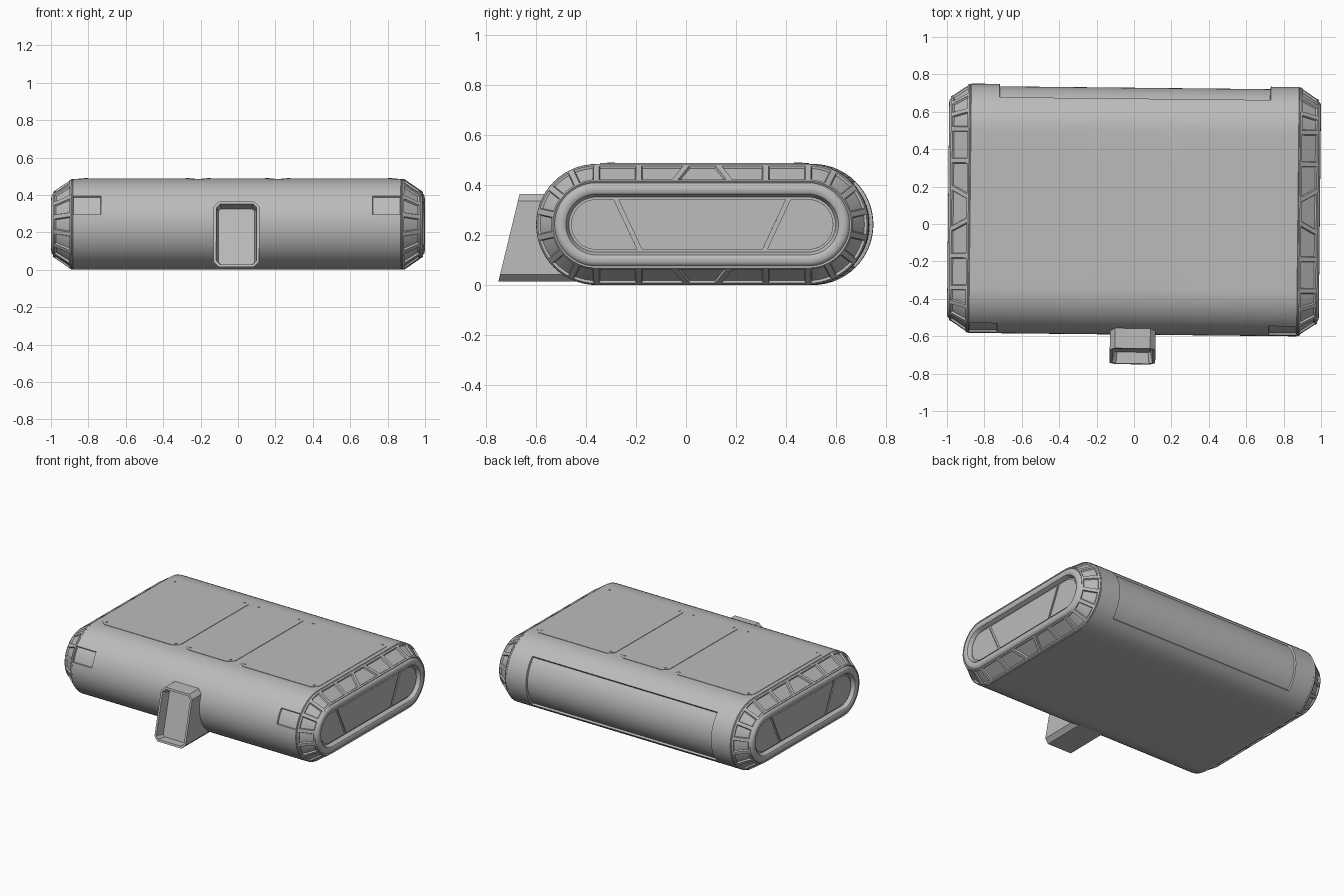
import bpy, bmesh, math
from mathutils import Vector

if "Cube" in bpy.data.objects:
    bpy.data.objects.remove(bpy.data.objects["Cube"], do_unlink=True)

grey = bpy.data.materials.new("plain_grey")
grey.use_nodes = True
grey.diffuse_color = (0.5, 0.5, 0.5, 1)
grey.node_tree.nodes["Principled BSDF"].inputs["Base Color"].default_value = (0.5, 0.5, 0.5, 1)

TURN = math.radians(-0.6)     # the whole case sits slightly turned
SHIFT = 0.075                 # case centre along y
HALF = 0.424                  # half length of the flat top
R = 0.2425                    # body radius, also its centre height
SEG, CELL = 28, 4             # arc segments, segments per rim pocket


def finish(bm, name):
    bmesh.ops.recalc_face_normals(bm, faces=bm.faces)
    mesh = bpy.data.meshes.new(name)
    bm.to_mesh(mesh)
    bm.free()
    obj = bpy.data.objects.new(name, mesh)
    bpy.context.collection.objects.link(obj)
    mesh.materials.append(grey)
    obj.location.y = SHIFT
    obj.rotation_euler.z = TURN
    bpy.ops.object.select_all(action='DESELECT')
    obj.select_set(True)
    bpy.context.view_layer.objects.active = obj
    bpy.ops.object.shade_smooth_by_angle(angle=math.radians(28))
    return obj


def prism(name, outline, offset):
    """Flat outline of 3D points pushed along offset."""
    bm = bmesh.new()
    face = bm.faces.new([bm.verts.new(p) for p in outline])
    new = bmesh.ops.extrude_face_region(bm, geom=[face])["geom"]
    verts = [v for v in new if isinstance(v, bmesh.types.BMVert)]
    bmesh.ops.translate(bm, verts=verts, vec=offset)
    return finish(bm, name)


def octagon(u0, u1, v0, v1, c):
    return [(u0 + c, v0), (u1 - c, v0), (u1, v0 + c), (u1, v1 - c),
            (u1 - c, v1), (u0 + c, v1), (u0, v1 - c), (u0, v0 + c)]


def stadium(r):
    """Rounded section in y, z; middle ribs slant as the radius shrinks."""
    inner = 0.085 + (0.21 - r) * 0.8
    ys = [0.254, inner, -inner, -0.254]
    arc = [math.pi * (i / SEG - 0.5) for i in range(SEG + 1)]
    back = [(HALF + r * math.cos(a), R + r * math.sin(a)) for a in arc]
    front = [(-y, 2 * R - z) for y, z in back]
    return (back + [(y, R + r) for y in ys] + front + [(-y, R - r) for y in ys])


def sink(bm, faces, wall, depth, rim=0):
    bm.normal_update()
    if rim:
        bmesh.ops.inset_region(bm, faces=faces, thickness=rim, use_even_offset=True)
        bm.normal_update()
    bmesh.ops.inset_region(bm, faces=faces, thickness=wall, depth=-depth,
                           use_even_offset=True)


# Case: section lofted along x, from recessed end floor over lip and chamfer
half = [(0.962, 0.110), (0.976, 0.116), (0.988, 0.122), (0.993, 0.131),
        (0.994, 0.141), (0.993, 0.152), (0.988, 0.161), (0.979, 0.167),
        (0.984, 0.174), (0.886, 0.2415), (0.880, 0.2385), (0.876, R),
        (0.735, R), (0.725, R), (0.645, R)]
columns = [(-x, r) for x, r in half] + half[::-1]
bm = bmesh.new()
loops = [[bm.verts.new((x, y, z)) for y, z in stadium(r)] for x, r in columns]
count = len(loops[0])
strips = []
for a, b in zip(loops, loops[1:]):
    strips.append([bm.faces.new((a[i], a[(i + 1) % count], b[(i + 1) % count], b[i]))
                   for i in range(count)])
bm.faces.new(loops[0])
bm.faces.new(loops[-1])
bmesh.ops.recalc_face_normals(bm, faces=bm.faces)

# Pockets round both end chamfers
cells = []
for start in (0, SEG + 5):
    cells += [list(range(start + i, start + i + CELL)) for i in range(0, SEG, CELL)]
    cells += [[start + SEG + i] for i in range(5)]
chamfer = 8
for strip in (strips[chamfer], strips[-1 - chamfer]):
    for cell in cells:
        sink(bm, [strip[i] for i in cell], 0.004, 0.010, rim=0.011)

# Square front pockets and the wide back hatch
square = range(SEG + 13, SEG + 17)
left = len(half) - 3
for pair in ((left - 1, left), (len(strips) - 1 - left, len(strips) - left)):
    sink(bm, [strips[s][i] for s in pair for i in square], 0.003, 0.010)
hatch = [strips[s][i] for s in range(left, len(strips) - left) for i in range(7, 21)]
# keep only the strips between the hatch side lines
hatch = [f for f in hatch if f.is_valid and abs(f.calc_center_median().x) < 0.725]
sink(bm, hatch, 0.003, 0.013)
finish(bm, "case")

# Three inlaid plates at each end, split by slanted gaps
r = 0.101
TOP, LOW, GAP = 0.345, 0.25, 0.009
arc = [math.pi * (i / SEG - 0.5) for i in range(SEG + 1)]
round_end = [(HALF + r * math.cos(a), R + r * math.sin(a)) for a in arc]
round_end += [(TOP + GAP, R + r), (LOW + GAP, R - r)]
middle = [(LOW - GAP, R - r), (TOP - GAP, R + r), (GAP - TOP, R + r), (GAP - LOW, R - r)]
for side, label in ((1, "left"), (-1, "right")):
    outlines = {"back": round_end, "middle": middle,
                "front": [(-y, z) for y, z in round_end]}
    for place, outline in outlines.items():
        prism(f"{label}_end_plate_{place}",
              [(side * 0.960, y, z) for y, z in outline], Vector((side * 0.009, 0, 0)))

# Three thin top plates with corner bolts
for name, x0, x1 in (("right", -0.85, -0.235), ("middle", -0.192, 0.192), ("left", 0.235, 0.85)):
    prism(f"top_plate_{name}",
          [(x, y, 0.480) for x, y in octagon(x0, x1, -0.41, 0.41, 0.04)],
          Vector((0, 0, 0.008)))
    for i, x in enumerate((x0 + 0.035, x1 - 0.035)):
        for j, y in enumerate((-0.375, 0.375)):
            ring = [(x + 0.008 * math.cos(k * math.pi / 6),
                     y + 0.008 * math.sin(k * math.pi / 6), 0.482) for k in range(12)]
            prism(f"top_bolt_{name}_{i}{j}", ring, Vector((0, 0, 0.009)))

# Front foot: sloped, chamfered block with a hollowed face
bm = bmesh.new()
shape = octagon(-0.122, 0.122, 0.015, 0.365, 0.028)
front = [bm.verts.new((x, -0.825 + (z - 0.015) * 0.243, z)) for x, z in shape]
rear = [bm.verts.new((x, -0.45, z)) for x, z in shape]
face = bm.faces.new(front)
bm.faces.new(rear)
for i in range(8):
    j = (i + 1) % 8
    bm.faces.new((front[i], front[j], rear[j], rear[i]))
bmesh.ops.recalc_face_normals(bm, faces=bm.faces)
sink(bm, [face], 0.012, 0.06, rim=0.014)
finish(bm, "front_foot")
